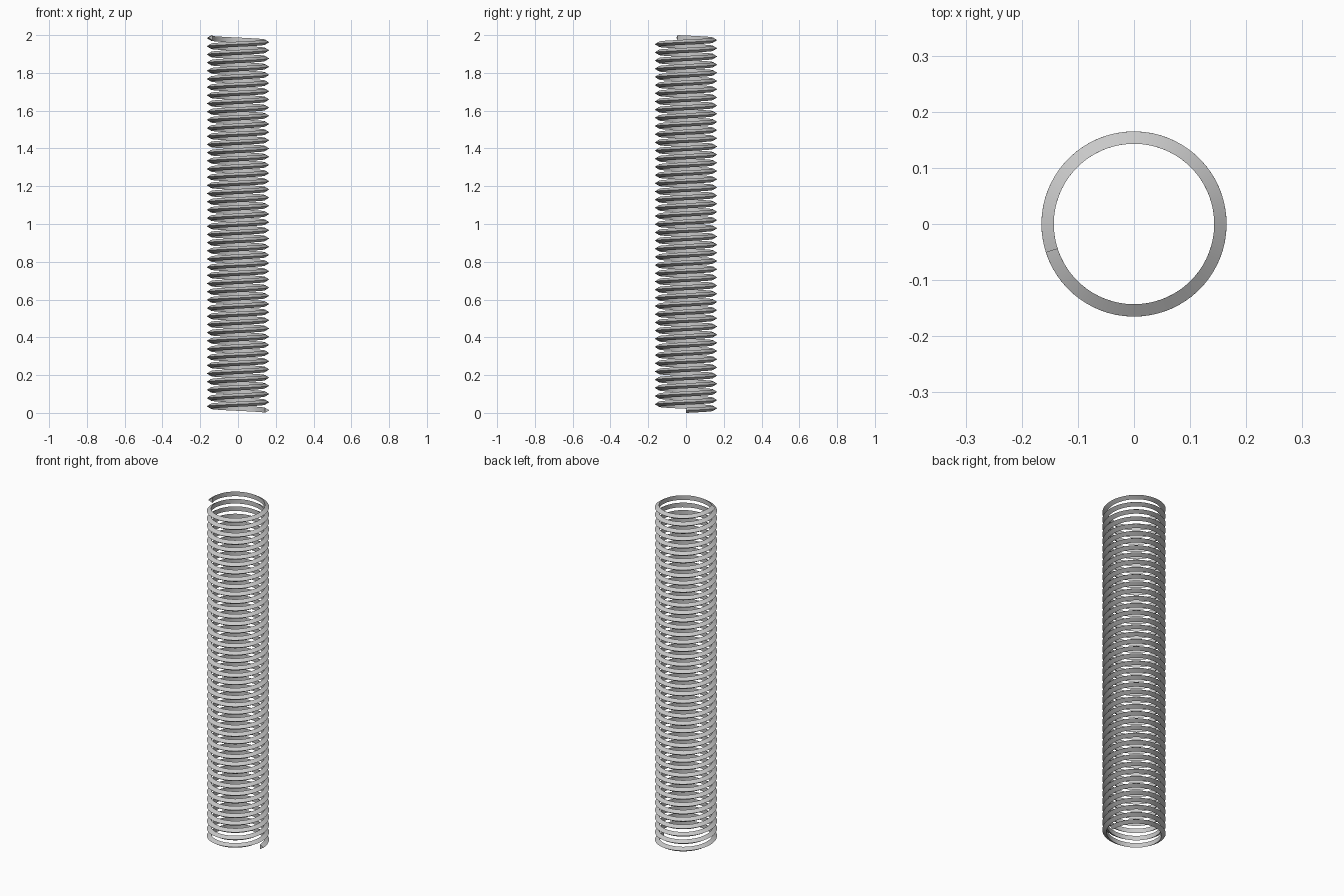
import bpy
import bmesh
import math

cube = bpy.data.objects.get("Cube")
if cube:
    bpy.data.objects.remove(cube, do_unlink=True)

# Coil dimensions
HEIGHT = 2.0
OUTER, INNER = 0.165, 0.143
RIDGE = 0.027              # height of the triangular section at its base
TURNS = 45.55              # starts at +x, ends just past -x
STEPS_PER_TURN = 72
steps = round(TURNS * STEPS_PER_TURN)

# Plain grey steel
steel = bpy.data.materials.new("grey_steel")
steel.use_nodes = True
colour = (0.58, 0.58, 0.58, 1.0)
steel.diffuse_color = colour
for node in steel.node_tree.nodes:
    if node.type == 'BSDF_PRINCIPLED':
        node.inputs["Base Color"].default_value = colour

# Triangular section with its point facing outwards
bm = bmesh.new()
section = [(INNER, 0), (OUTER, RIDGE / 2), (INNER, RIDGE)]
verts = [bm.verts.new((r, 0, z)) for r, z in section]
edges = [bm.edges.new((verts[i], verts[(i + 1) % 3])) for i in range(3)]

# Sweep the section up a right-handed helix
bmesh.ops.spin(bm, geom=verts + edges, cent=(0, 0, 0), axis=(0, 0, 1),
               dvec=(0, 0, (HEIGHT - RIDGE) / steps),
               angle=TURNS * math.tau, steps=steps)

# Close both ends
bmesh.ops.holes_fill(bm, edges=[e for e in bm.edges if e.is_boundary], sides=3)
bmesh.ops.recalc_face_normals(bm, faces=bm.faces[:])

mesh = bpy.data.meshes.new("thread_coil")
bm.to_mesh(mesh)
bm.free()
mesh.materials.append(steel)
coil = bpy.data.objects.new("thread_coil", mesh)
bpy.context.collection.objects.link(coil)

# Smooth around the coil, sharp along its ridges
bpy.ops.object.select_all(action='DESELECT')
coil.select_set(True)
bpy.context.view_layer.objects.active = coil
bpy.ops.object.shade_smooth_by_angle(angle=math.radians(30))
